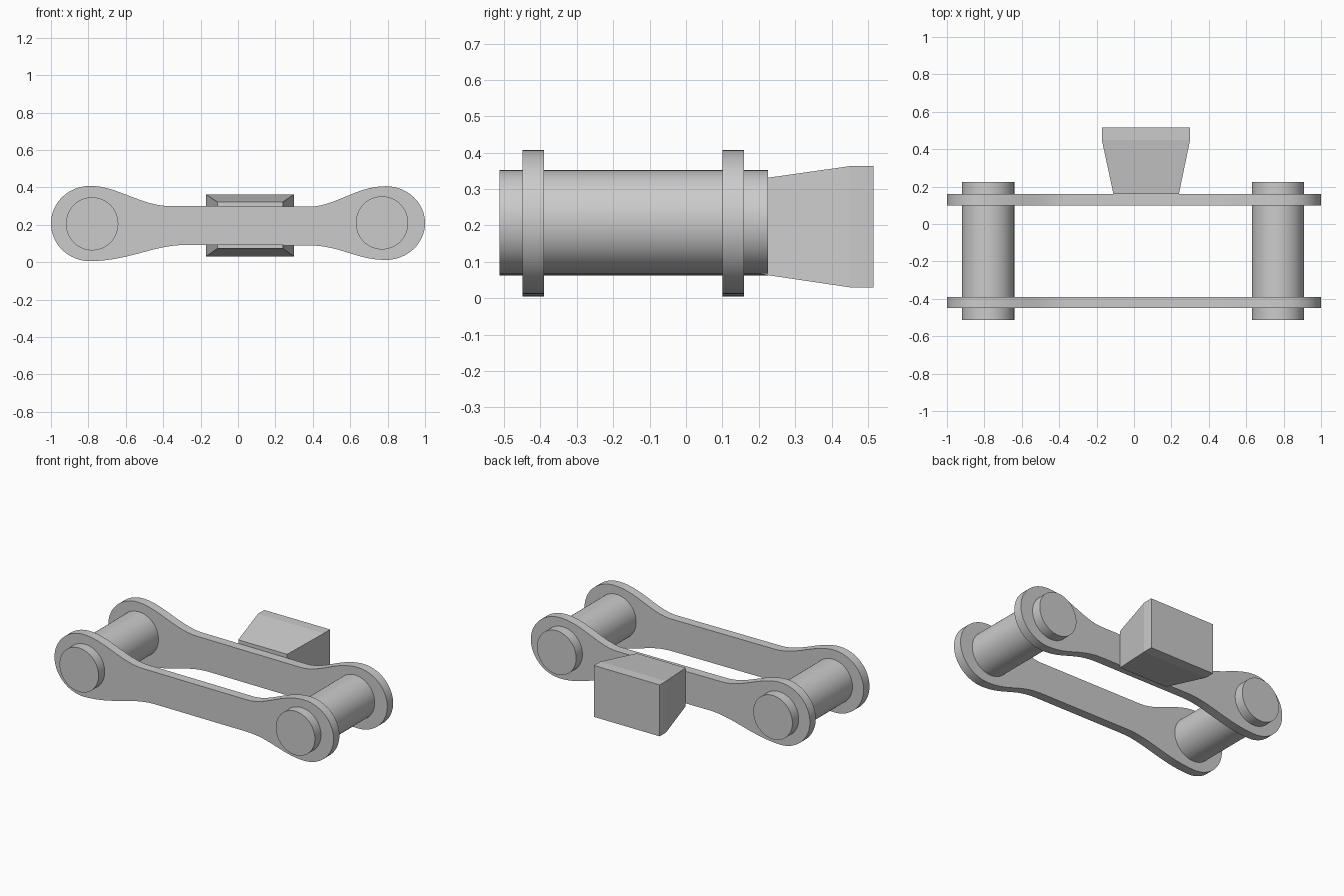
import bpy, bmesh, math
from mathutils import Vector
from mathutils.geometry import interpolate_bezier

if "Cube" in bpy.data.objects:
    bpy.data.objects.remove(bpy.data.objects["Cube"])


def make_object(name, bm, smooth=True):
    bmesh.ops.recalc_face_normals(bm, faces=bm.faces[:])
    mesh = bpy.data.meshes.new(name)
    bm.to_mesh(mesh)
    bm.free()
    obj = bpy.data.objects.new(name, mesh)
    bpy.context.collection.objects.link(obj)
    if smooth:
        bpy.ops.object.select_all(action='DESELECT')
        obj.select_set(True)
        bpy.context.view_layer.objects.active = obj
        bpy.ops.object.shade_smooth_by_angle(angle=math.radians(30))
    return obj


def extrude_profile(name, points, y0, y1):
    """Solid from an (x, z) outline, running from y0 to y1."""
    bm = bmesh.new()
    face = bm.faces.new([bm.verts.new((x, y0, z)) for x, z in points])
    geom = bmesh.ops.extrude_face_region(bm, geom=[face])["geom"]
    moved = [v for v in geom if isinstance(v, bmesh.types.BMVert)]
    bmesh.ops.translate(bm, verts=moved, vec=(0, y1 - y0, 0))
    return make_object(name, bm)


def arc(cx, cz, rx, rz, start, end, steps):
    angles = [math.radians(start + (end - start) * i / steps) for i in range(steps + 1)]
    return [(cx + rx * math.cos(a), cz + rz * math.sin(a)) for a in angles]


def blend(*controls):
    pts = interpolate_bezier(*[Vector((x, z, 0)) for x, z in controls], 17)
    return [(p.x, p.y) for p in pts]


# Link plate outline: rounded ends flowing into a narrow waist
left_end = arc(-0.79, 0.2065, 0.21, 0.2015, 90, 270, 32)
right_end = arc(0.79, 0.209, 0.21, 0.197, -90, 90, 32)
outline = (
    left_end[:-1]
    + blend((-0.79, 0.005), (-0.58, 0.008), (-0.45, 0.092), (-0.28, 0.092))
    + blend((0.37, 0.09), (0.55, 0.09), (0.63, 0.012), (0.79, 0.012))[:-1]
    + right_end[:-1]
    + blend((0.79, 0.406), (0.63, 0.406), (0.52, 0.297), (0.38, 0.297))
    + blend((-0.37, 0.30), (-0.52, 0.303), (-0.65, 0.408), (-0.79, 0.408))[:-1]
)
for name, y0, y1 in (("front_link_plate", -0.45, -0.39), ("back_link_plate", 0.10, 0.16)):
    extrude_profile(name, outline, y0, y1)

# Pins passing through both plates
for name, cx, cz in (("left_pin", -0.78, 0.205), ("right_pin", 0.77, 0.21)):
    extrude_profile(name, arc(cx, cz, 0.14, 0.142, 0, 360, 64)[:-1], -0.513, 0.225)

# Flared block on the back plate: rings of (y, x0, x1, z0, z1)
bm = bmesh.new()
rings = []
for y, x0, x1, z0, z1 in ((0.16, -0.11, 0.24, 0.073, 0.322),
                          (0.45, -0.172, 0.30, 0.03, 0.363),
                          (0.515, -0.172, 0.30, 0.03, 0.363)):
    rings.append([bm.verts.new((x, y, z)) for x, z in ((x0, z0), (x1, z0), (x1, z1), (x0, z1))])
for a, b in zip(rings, rings[1:]):
    for i in range(4):
        j = (i + 1) % 4
        bm.faces.new((a[i], a[j], b[j], b[i]))
bm.faces.new(rings[0])
bm.faces.new(rings[-1])
make_object("flared_block", bm, smooth=False)
